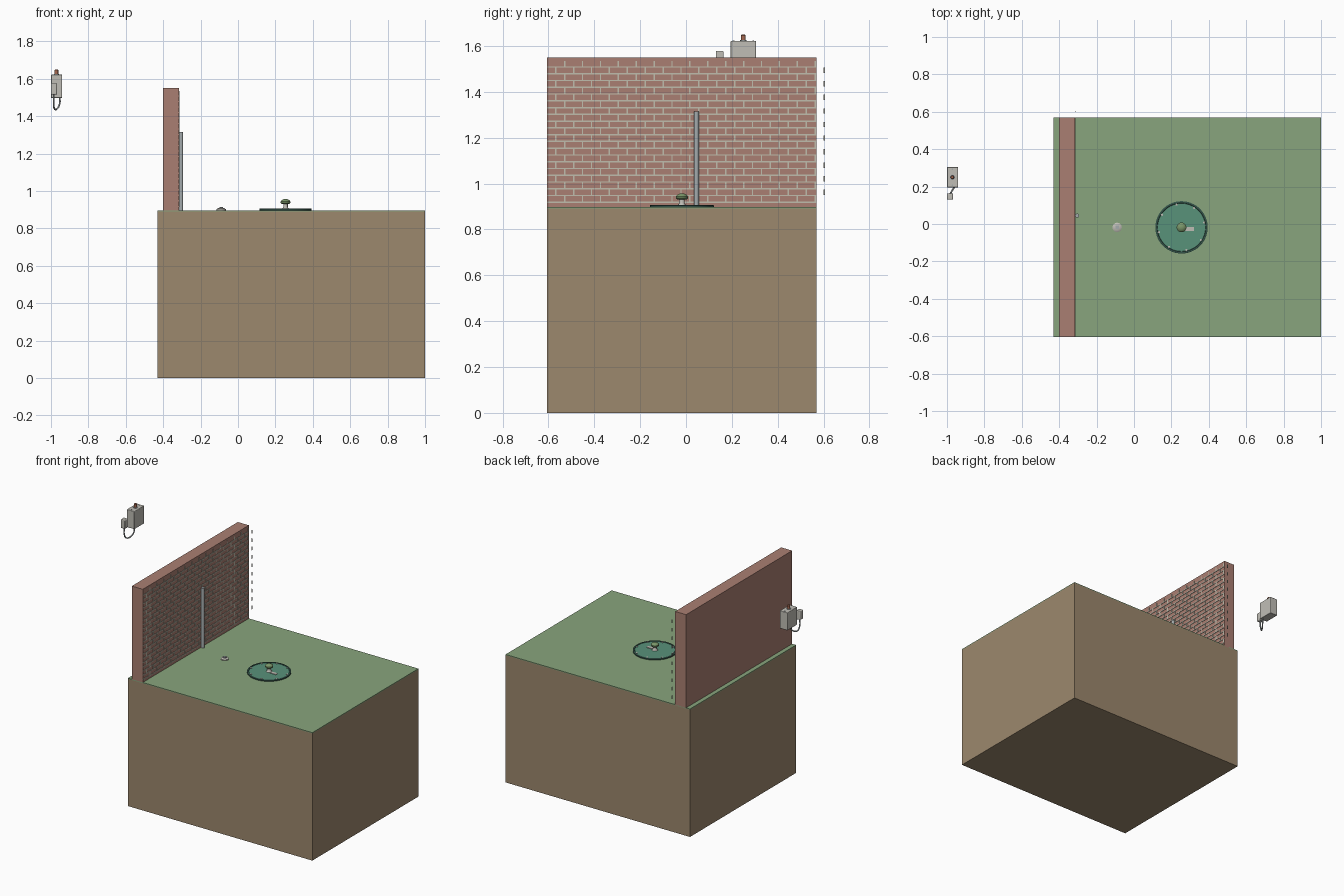
import bpy, bmesh, math
from mathutils import Matrix, Vector

cube = bpy.data.objects.get("Cube")
if cube:
    bpy.data.objects.remove(cube, do_unlink=True)


def material(name, *srgb):
    lin = [((c / 255 + 0.055) / 1.055) ** 2.4 for c in srgb] + [1]
    m = bpy.data.materials.new(name)
    m.use_nodes = True
    m.diffuse_color = lin
    m.node_tree.nodes["Principled BSDF"].inputs["Base Color"].default_value = lin
    return m


SOIL = material("soil brown", 156, 136, 109)
GRASS = material("grass green", 136, 165, 125)
BRICK = material("brick red", 170, 127, 114)
MORTAR = material("mortar grey", 192, 190, 174)
STEEL = material("steel grey", 165, 172, 174)
PALE = material("pale metal", 192, 190, 182)
COPPER = material("copper", 165, 105, 82)
TEAL = material("teal", 88, 146, 122)
DARK = material("dark teal", 52, 84, 74)
KNOB = material("knob green", 122, 150, 105)


def finish(name, bm, mat, smooth=False, bevel=0):
    bmesh.ops.recalc_face_normals(bm, faces=bm.faces)
    mesh = bpy.data.meshes.new(name)
    bm.to_mesh(mesh)
    bm.free()
    mesh.materials.append(mat)
    ob = bpy.data.objects.new(name, mesh)
    bpy.context.collection.objects.link(ob)
    if bevel:
        mod = ob.modifiers.new("Bevel", 'BEVEL')
        mod.width, mod.segments = bevel, 3
    if smooth:
        bpy.ops.object.select_all(action='DESELECT')
        ob.select_set(True)
        bpy.context.view_layer.objects.active = ob
        bpy.ops.object.shade_smooth_by_angle()
    return ob


def add_box(bm, lo, hi):
    lo, hi = Vector(lo), Vector(hi)
    mat = Matrix.Translation((lo + hi) / 2) @ Matrix.Diagonal((*(hi - lo), 1))
    bmesh.ops.create_cube(bm, size=1, matrix=mat)


def box(name, lo, hi, mat, bevel=0):
    bm = bmesh.new()
    add_box(bm, lo, hi)
    return finish(name, bm, mat, bevel > 0, bevel)


def lathe(name, x, y, profile, mat, steps=40):
    """Spin a (radius, height) profile about a vertical axis."""
    bm = bmesh.new()
    verts = [bm.verts.new((x + r, y, z)) for r, z in profile]
    edges = [bm.edges.new(p) for p in zip(verts, verts[1:])]
    bmesh.ops.spin(bm, geom=verts + edges, cent=(x, y, 0), axis=(0, 0, 1),
                   angle=math.tau, steps=steps)
    bmesh.ops.remove_doubles(bm, verts=bm.verts, dist=1e-5)
    return finish(name, bm, mat, True)


# Ground block with a thin lawn
Y0, Y1, TOP = -0.605, 0.57, 0.897
box("ground_block", (-0.43, Y0, 0), (1, Y1, TOP - 0.006), SOIL)
box("lawn", (-0.43, Y0, TOP - 0.006), (1, Y1, TOP), GRASS)

# Brick wall
FACE = -0.315
box("brick_wall", (-0.40, Y0, 0.889), (FACE, Y1, 1.55), BRICK)

# Mortar: bed joints, and staggered upright joints that run one brick past the end
ROW, LENGTH, HALF, OUT = 0.0295, 0.078, 0.003, 0.003
bm = bmesh.new()
for k in range(21):
    z = 0.918 + k * ROW
    add_box(bm, (FACE - 0.001, Y0, z - HALF), (FACE + OUT, Y1, z + HALF))
    y = 0.605 - HALF - (0 if k % 2 else LENGTH / 2)
    last = k == 20
    while y > Y0 + HALF:
        if not (last and y > Y1):
            add_box(bm, (FACE - 0.001, y - HALF, z + HALF),
                    (FACE + OUT, y + HALF, z + ROW - HALF))
        y -= LENGTH
finish("mortar_joints", bm, MORTAR)

# Pipe standing against the wall
lathe("wall_pipe", -0.304, 0.045,
      [(0, TOP), (0.011, TOP), (0.011, 1.315), (0, 1.315)], STEEL, 20)

# Small ground cap
CX, CY = -0.09, -0.018
lathe("ground_cap", CX, CY, [(0, TOP), (0.025, TOP), (0.025, 0.903),
                             (0.016, 0.908), (0, 0.908)], PALE, 24)
box("cap_nut", (CX - 0.01, CY - 0.01, 0.908), (CX + 0.01, CY + 0.01, 0.914), STEEL)

# Round access lid
LX, LY = 0.254, -0.018
lathe("lid_rim", LX, LY, [(0.128, TOP), (0.14, TOP), (0.14, 0.904),
                          (0.137, 0.906), (0.13, 0.906), (0.128, 0.904),
                          (0.128, TOP)], DARK, 64)
lathe("lid_plate", LX, LY, [(0, TOP), (0.128, TOP), (0.128, 0.903),
                            (0, 0.903)], TEAL, 64)
for i in range(8):
    a = math.radians(12 + 45 * i)
    lathe(f"lid_bolt_{i + 1}", LX + 0.124 * math.cos(a), LY + 0.124 * math.sin(a),
          [(0, TOP), (0.006, TOP), (0.006, 0.907), (0, 0.907)], PALE, 10)
box("lid_label", (LX + 0.02, LY - 0.02, 0.902), (LX + 0.066, LY + 0.001, 0.907), PALE)

# Stem and mushroom knob on the lid
lathe("lid_stem", LX, LY, [(0, 0.903), (0.019, 0.903), (0.015, 0.908),
                           (0.012, 0.915), (0.012, 0.932), (0, 0.932)], PALE, 24)
lathe("lid_knob", LX, LY, [(0, 0.93), (0.02, 0.93), (0.026, 0.936), (0.026, 0.944),
                           (0.02, 0.951), (0.01, 0.956), (0, 0.957)], KNOB, 32)

# Control box with its button and screws
box("control_box", (-1, 0.195, 1.497), (-0.94, 0.305, 1.622), PALE, 0.004)
BX, BY = -0.971, 0.25
lathe("button_collar", BX, BY, [(0, 1.62), (0.014, 1.62), (0.014, 1.626),
                                (0, 1.626)], STEEL, 24)
lathe("button", BX, BY, [(0, 1.625), (0.01, 1.625), (0.01, 1.646),
                         (0.007, 1.65), (0, 1.65)], COPPER, 24)
for side in (-1, 1):
    lathe("box_screw", BX, BY + side * 0.043,
          [(0, 1.62), (0.004, 1.62), (0.004, 1.624), (0, 1.624)], STEEL, 10)

# Sensor head and looped cable
box("sensor_head", (-1, 0.13, 1.515), (-0.968, 0.164, 1.578), PALE, 0.005)
curve = bpy.data.curves.new("sensor_cable", 'CURVE')
curve.dimensions = '3D'
curve.bevel_depth, curve.bevel_resolution = 0.0045, 3
curve.use_fill_caps = True
path = [(-0.984, 0.147, 1.517), (-0.985, 0.147, 1.47), (-0.98, 0.165, 1.438),
        (-0.965, 0.19, 1.442), (-0.953, 0.208, 1.47), (-0.953, 0.212, 1.5)]
spline = curve.splines.new('BEZIER')
spline.bezier_points.add(len(path) - 1)
for p, co in zip(spline.bezier_points, path):
    p.co = co
    p.handle_left_type = p.handle_right_type = 'AUTO'
curve.materials.append(STEEL)
bpy.context.collection.objects.link(bpy.data.objects.new("sensor_cable", curve))
